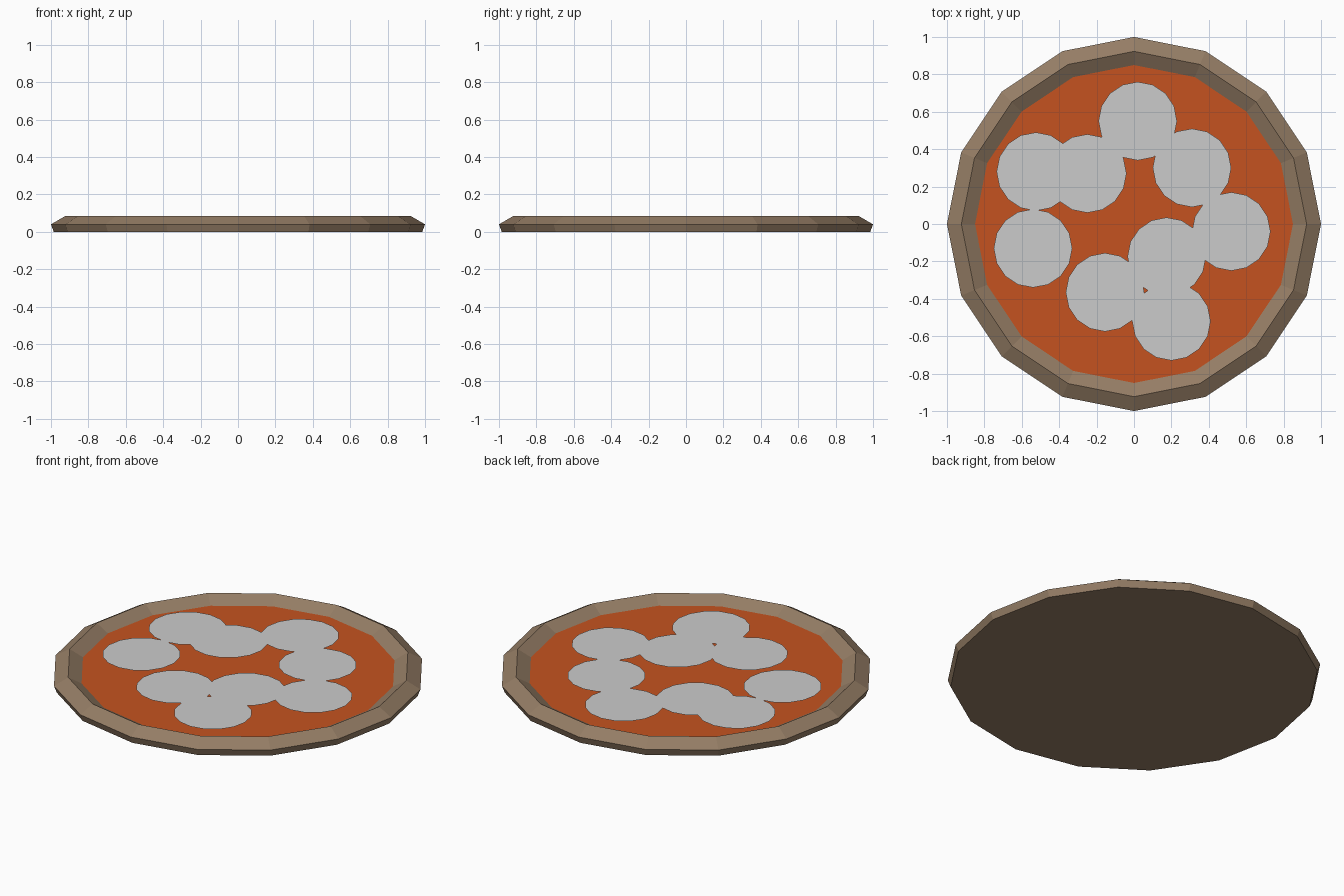
import bpy
import bmesh
from math import cos, sin, tau

if "Cube" in bpy.data.objects:
    bpy.data.objects.remove(bpy.data.objects["Cube"])

SIDES = 16


def material(name, rgb):
    mat = bpy.data.materials.new(name)
    mat.diffuse_color = (*rgb, 1)
    mat.use_nodes = True
    mat.node_tree.nodes["Principled BSDF"].inputs["Base Color"].default_value = mat.diffuse_color
    return mat


def ring(bm, radius, z, x=0, y=0):
    return [bm.verts.new((x + radius * cos(tau * i / SIDES),
                          y + radius * sin(tau * i / SIDES), z))
            for i in range(SIDES)]


def finish(bm, name):
    mesh = bpy.data.meshes.new(name)
    bm.to_mesh(mesh)
    bm.free()
    obj = bpy.data.objects.new(name, mesh)
    bpy.context.collection.objects.link(obj)
    return obj


# Crust with a raised rim, its inner floor covered in sauce
profile = [(0.985, 0.0), (1.0, 0.04), (0.923, 0.085), (0.85, 0.043)]
bm = bmesh.new()
rings = [ring(bm, r, z) for r, z in profile]
for low, high in zip(rings, rings[1:]):
    for i in range(SIDES):
        j = (i + 1) % SIDES
        bm.faces.new((low[i], low[j], high[j], high[i]))
bm.faces.new(rings[0][::-1])
sauce = bm.faces.new(rings[-1])
sauce.material_index = 1
base = finish(bm, "crust_and_sauce")
base.data.materials.append(material("crust", (0.30, 0.205, 0.13)))
base.data.materials.append(material("sauce", (0.56, 0.086, 0.014)))

# Flat round topping slices lying just above the sauce
slices = [(0.02, 0.55), (-0.525, 0.28), (-0.25, 0.27), (0.31, 0.30),
          (0.52, -0.04), (-0.54, -0.13), (0.175, -0.175),
          (-0.155, -0.365), (0.20, -0.52)]
for n, (x, y) in enumerate(slices, 1):
    bm = bmesh.new()
    bm.faces.new(ring(bm, 0.21, 0.053, x, y))
    finish(bm, f"topping_slice_{n}")
